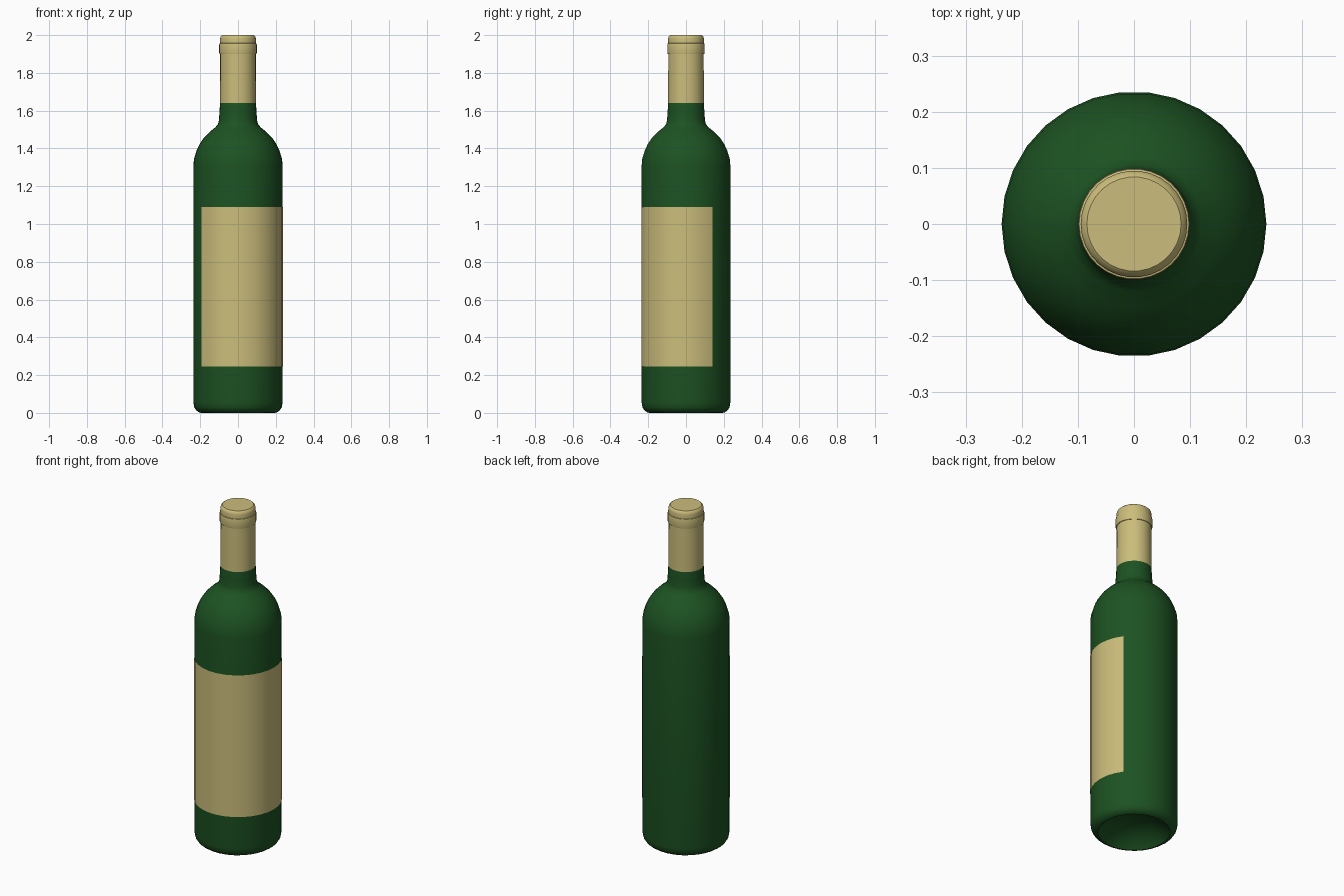
import bpy, bmesh, math

if "Cube" in bpy.data.objects:
    bpy.data.objects.remove(bpy.data.objects["Cube"])

SIDES = 30
STEP = math.tau / SIDES


def material(name, color):
    m = bpy.data.materials.new(name)
    m.diffuse_color = color
    m.use_nodes = True
    m.node_tree.nodes["Principled BSDF"].inputs["Base Color"].default_value = m.diffuse_color
    return m


def lathe(name, profile, mat, first=0, count=SIDES):
    """Revolve (radius, z) points around z, over all or some of the sides."""
    bm = bmesh.new()
    full = count == SIDES
    cols = count if full else count + 1
    rings = []
    for r, z in profile:
        if r == 0:
            rings.append([bm.verts.new((0, 0, z))] * cols)
        else:
            rings.append([bm.verts.new((r * math.cos((first + i) * STEP),
                                        r * math.sin((first + i) * STEP), z))
                          for i in range(cols)])
    for low, high in zip(rings, rings[1:]):
        for i in range(count):
            j = (i + 1) % cols
            corners = [low[i], low[j], high[j], high[i]]
            bm.faces.new(list(dict.fromkeys(corners)))
    mesh = bpy.data.meshes.new(name)
    bm.to_mesh(mesh)
    bm.free()
    mesh.materials.append(mat)
    ob = bpy.data.objects.new(name, mesh)
    bpy.context.collection.objects.link(ob)
    bpy.ops.object.select_all(action='DESELECT')
    bpy.context.view_layer.objects.active = ob
    ob.select_set(True)
    bpy.ops.object.shade_smooth_by_angle(angle=math.radians(40))
    return ob


green = material("green_glass", (0.012, 0.085, 0.016, 1))
cream = material("cream_paper", (0.60, 0.51, 0.20, 1))

# Glass body: hollow base, rounded foot, straight wall, shoulder and neck
lathe("bottle", [
    (0, 0.08), (0.06, 0.075), (0.11, 0.06), (0.15, 0.038), (0.18, 0.015),
    (0.195, 0.0), (0.207, 0.003), (0.222, 0.014), (0.232, 0.03),
    (0.236, 0.055), (0.236, 1.31), (0.233, 1.345), (0.219, 1.39),
    (0.204, 1.422), (0.182, 1.455), (0.150, 1.488), (0.120, 1.512),
    (0.106, 1.528), (0.101, 1.55), (0.098, 1.59), (0.0955, 1.64),
    (0.092, 1.66)], green)

# Foil sleeve with raised lip ring and rounded cap
lathe("foil_sleeve", [
    (0.091, 1.635), (0.0955, 1.635), (0.094, 1.90), (0.098, 1.90),
    (0.0995, 1.906), (0.0995, 1.950), (0.098, 1.956), (0.095, 1.957),
    (0.095, 1.982), (0.092, 1.993), (0.084, 2.0), (0, 2.0)], cream)

# Label wrapped halfway round, turned to the front right
lathe("label", [(0.238, 0.245), (0.238, 1.09)], cream, first=-12, count=15)
